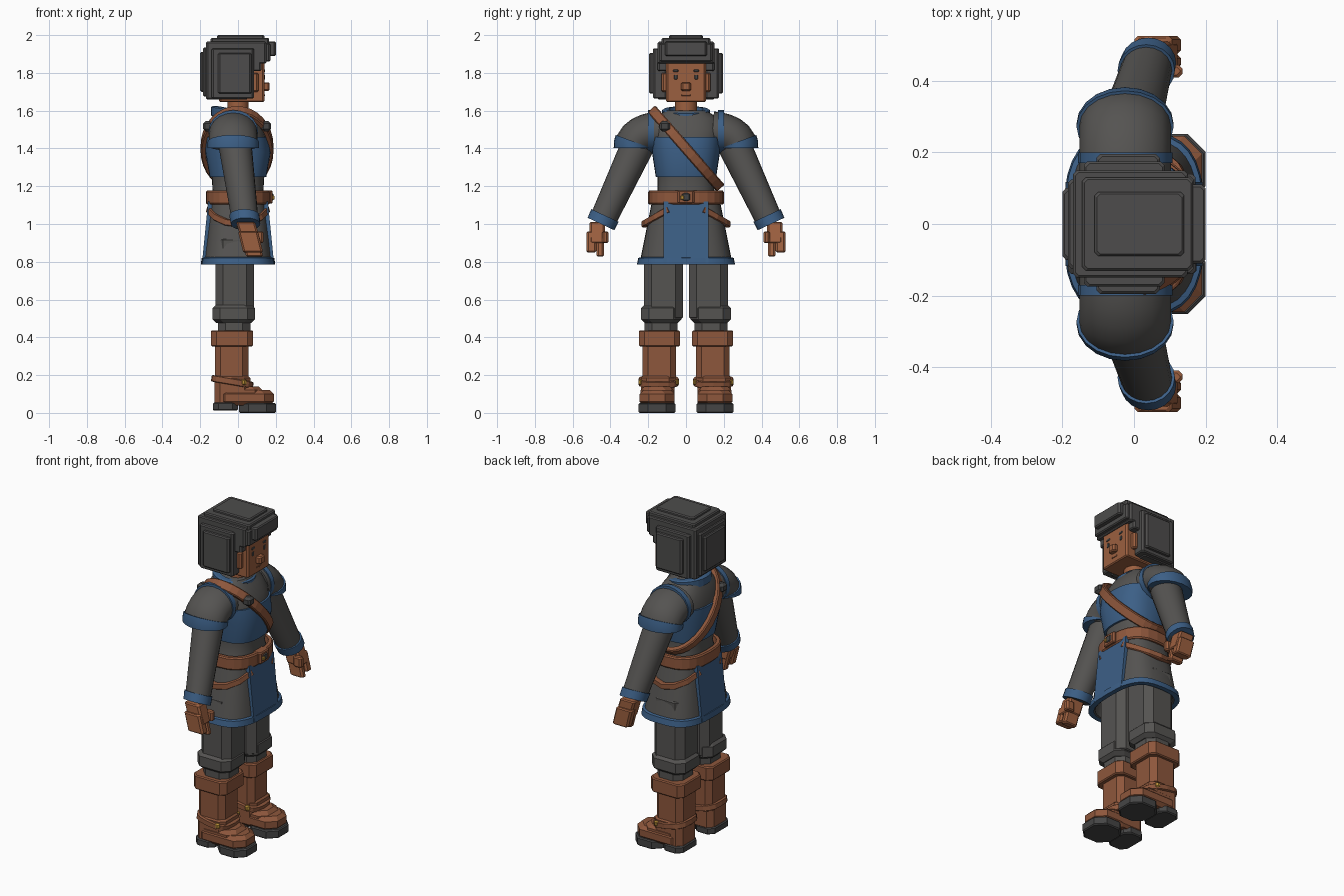
import bpy, bmesh, math
from mathutils import Vector

if "Cube" in bpy.data.objects:
    bpy.data.objects.remove(bpy.data.objects["Cube"], do_unlink=True)


def material(name, red, green, blue):
    mat = bpy.data.materials.new(name)
    mat.use_nodes = True
    mat.diffuse_color = (red, green, blue, 1)
    shader = mat.node_tree.nodes["Principled BSDF"]
    shader.inputs["Base Color"].default_value = mat.diffuse_color
    shader.inputs["Roughness"].default_value = .9
    return mat


HAIR = material("hair grey", .075, .073, .072)
CLOTH = material("cloth grey", .09, .087, .083)
BLUE = material("trim blue", .045, .115, .24)
SKIN = material("skin brown", .33, .115, .05)
LEATHER = material("leather brown", .27, .095, .045)
SOLE = material("sole grey", .06, .06, .06)
GOLD = material("buckle gold", .5, .28, .04)


def skin_rings(name, mat, rings, caps=True, loop=False, smooth=False):
    """Join a list of vertex rings into one object."""
    bm = bmesh.new()
    rows = [[bm.verts.new(point) for point in ring] for ring in rings]
    pairs = list(zip(rows, rows[1:]))
    if loop:
        pairs.append((rows[-1], rows[0]))
    elif caps:
        bm.faces.new(rows[0])
        bm.faces.new(rows[-1])
    for lower, upper in pairs:
        for i in range(len(lower)):
            bm.faces.new((lower[i - 1], lower[i], upper[i], upper[i - 1]))
    bmesh.ops.recalc_face_normals(bm, faces=bm.faces)
    mesh = bpy.data.meshes.new(name)
    bm.to_mesh(mesh)
    bm.free()
    mesh.materials.append(mat)
    part = bpy.data.objects.new(name, mesh)
    bpy.context.collection.objects.link(part)
    if smooth:
        bpy.ops.object.select_all(action='DESELECT')
        part.select_set(True)
        bpy.context.view_layer.objects.active = part
        bpy.ops.object.shade_smooth_by_angle(angle=math.radians(40))


def oval(sides, power=2):
    """Unit outline, squarer as the power rises."""
    def squared(value):
        return math.copysign(abs(value) ** (2 / power), value)
    turns = [math.tau * i / sides for i in range(sides)]
    return [(squared(math.cos(a)), squared(math.sin(a))) for a in turns]


def block(name, mat, x, y, z, side=1, corner=.01, edge=.006, lean=0):
    """Box with cut corners and edges; its foot may lean forward."""
    if not isinstance(y, tuple):
        y = (-y, y)
    rings = []
    for height, inset in ((z[0], edge), (z[0] + edge, 0), (z[1] - edge, 0), (z[1], edge)):
        shift = lean * (z[1] - height)
        mid_x, mid_y = (x[0] + x[1]) / 2 + shift, (y[0] + y[1]) / 2
        long, wide = (x[1] - x[0]) / 2 - inset, (y[1] - y[0]) / 2 - inset
        cut = corner
        outline = [(long, cut - wide), (long, wide - cut), (long - cut, wide), (cut - long, wide),
                   (-long, wide - cut), (-long, cut - wide), (cut - long, -wide), (long - cut, -wide)]
        rings.append([(mid_x + u, side * (mid_y + v), height) for u, v in outline])
    skin_rings(name, mat, rings)


def body(name, mat, rows, power=2.5, caps=True):
    """Level sections (height, half depth, half width); the shoulders lean back."""
    rings = []
    for z, depth, width in rows:
        back = max(0, z - 1.4) / 8
        rings.append([(u * depth - back, v * width, z) for u, v in oval(32, power)])
    skin_rings(name, mat, rings, caps, smooth=True)


def limb(name, mat, sections, side=1):
    """Round sections (centre, half depth, half width) along a path."""
    centres = [Vector((c[0], side * c[1], c[2])) for c, _, _ in sections]
    rings = []
    for i, (_, depth, width) in enumerate(sections):
        along = centres[min(i + 1, len(centres) - 1)] - centres[max(i - 1, 0)]
        across = along.cross(Vector((1, 0, 0))).normalized()
        rings.append([centres[i] + Vector((u * depth, 0, 0)) + across * v * width
                      for u, v in oval(20)])
    skin_rings(name, mat, rings, smooth=True)


def band(name, mat, points, width, thick=.013, closed=True, centre=None):
    """Flat strap along points, facing away from the centre."""
    points = [Vector(p) for p in points]
    last, rings = len(points) - 1, []
    for i, p in enumerate(points):
        before = points[i - 1] if closed else points[max(i - 1, 0)]
        after = points[(i + 1) % len(points)] if closed else points[min(i + 1, last)]
        along = (after - before).normalized()
        out = p - (Vector(centre) if centre else Vector((0, 0, p.z)))
        out = (out - along * out.dot(along)).normalized() * thick
        across = along.cross(out).normalized() * width / 2
        rings.append([p + out + across * .8, p + out / 2 + across, p - out + across,
                      p - out - across, p + out / 2 - across, p + out - across * .8])
    skin_rings(name, mat, rings, loop=closed)


# head and face
block("head", SKIN, x=(-.1, .14), y=.105, z=(1.645, 1.9))
block("nose", SKIN, x=(.1, .168), y=.026, z=(1.705, 1.75))
block("mouth", LEATHER, x=(.1, .143), y=.03, z=(1.678, 1.686), edge=.001)
limb("neck", SKIN, [((0, 0, z), .056, .058) for z in (1.5, 1.67)])

# blocky hair in layers
block("hair_back_core", HAIR, x=(-.17, .05), y=.15, z=(1.66, 1.95))
block("hair_crown", HAIR, x=(-.17, .15), y=.15, z=(1.85, 1.965))
block("hair_top_layer", HAIR, x=(-.145, .165), y=.13, z=(1.9, 1.985))
block("hair_top_plate", HAIR, x=(-.11, .14), y=.09, z=(1.9, 2))
block("hair_fringe", HAIR, x=(0, .172), y=.14, z=(1.86, 1.955))
block("hair_fringe_plate", HAIR, x=(.1, .2), y=.11, z=(1.89, 1.967))
block("hair_back_layer", HAIR, x=(-.185, 0), y=.125, z=(1.675, 1.935))
block("hair_back_plate", HAIR, x=(-.2, 0), y=.1, z=(1.7, 1.91))

# chest, armour and collar
body("torso", CLOTH, [(1.1, .15, .18), (1.18, .135, .15), (1.28, .14, .15), (1.4, .16, .17),
                      (1.5, .15, .19), (1.56, .12, .17), (1.6, .1, .11)])
body("chest_armour", BLUE, [(1.25, .15, .16), (1.38, .173, .18), (1.46, .165, .19)])
band("collar", BLUE, [(.1 * u - .025, .108 * v, 1.58 - u / 60) for u, v in oval(24)], .055, .018)

# belt with buckle
band("belt", LEATHER, [(.157 * u, .187 * v, 1.14) for u, v in oval(24, 2.6)], .075)
block("buckle", LEATHER, x=(.1, .183), y=.045, z=(1.108, 1.178))
block("buckle_plate", SOLE, x=(.1, .188), y=.025, z=(1.122, 1.164))
block("buckle_pin", GOLD, x=(.1, .194), y=(-.03, -.01), z=(1.13, 1.15), corner=.003, edge=.003)

# diagonal shoulder strap with rivets
band("shoulder_strap", LEATHER, [(.18 * u - .005, .175 * v, 1.4 - v / 5) for u, v in oval(32)],
     .055, centre=(0, 0, 1.4))
for face, x in (("front", .15), ("back", -.16)):
    block(face + "_strap_rivet", SOLE, x=(x - .025, x + .025), y=(-.14, -.085), z=(1.49, 1.545),
          edge=.014)


# flared skirt with hem and panels
def flare(z, grow=0):
    drop = 1.12 - z
    return z, .15 + drop * .1 + grow, .18 + drop * .2 + grow


foot = .79
body("skirt", CLOTH, [flare(1.12), flare(foot), flare(foot, -.02), flare(.9, -.02)], power=3)
body("skirt_hem", BLUE, [flare(.824), flare(.82, .013), flare(foot - .005, .013),
                         flare(foot - .005, -.015)], power=3, caps=False)
for face, way in (("front", 1), ("back", -1)):
    rings = []
    for z in (foot, 1.12):
        depth = flare(z)[1]
        rings.append([(way * (depth + x), y, z)
                      for x, y in ((-.02, -.118), (.008, -.118), (.008, .118), (-.02, .118))])
    skin_rings(face + "_panel", BLUE, rings)

# arm rules: an arc over the shoulder, then a straight taper to the wrist
SHOULDER, WRIST = Vector((-.02, .24, 1.45)), Vector((.04, .45, 1))


def cap_section(degrees, grow=0):
    a = math.radians(degrees)
    centre = (-.025, .14 + .14 * math.sin(a), 1.41 + .08 * math.cos(a))
    return centre, .128 + grow, .106 - degrees / 9000 + grow


def arm_section(t, grow=0):
    radius = .09 - t / 50 + grow
    return SHOULDER.lerp(WRIST, t), radius, radius


# paired parts: left is +y as the figure faces +x
for side, label in ((1, "left_"), (-1, "right_")):
    def pair(name, mat, **shape):
        block(label + name, mat, side=side, **shape)

    # face and hair sides
    pair("ear", SKIN, x=(.04, .108), y=(.09, .13), z=(1.7, 1.8))
    pair("eye", SOLE, x=(.1, .143), y=(.038, .07), z=(1.765, 1.79), edge=.002)
    pair("brow", HAIR, x=(.1, .144), y=(.034, .074), z=(1.805, 1.818), edge=.002)
    pair("hair_layer", HAIR, x=(-.14, .085), y=(.1, .175), z=(1.665, 1.93))
    pair("hair_plate", HAIR, x=(-.105, .072), y=(.1, .195), z=(1.69, 1.905))
    pair("hair_temple", HAIR, x=(0, .125), y=(.09, .15), z=(1.81, 1.94))

    # sleeve, shoulder cap and trims
    limb(label + "armhole_trim", BLUE, [((-.025, y, 1.487), .132, .116) for y in (.17, .2)], side)
    limb(label + "shoulder_cap", CLOTH, [cap_section(d) for d in range(0, 91, 15)], side)
    limb(label + "cap_hem", BLUE, [cap_section(d, .008) for d in (72, 84, 96)], side)
    limb(label + "sleeve", CLOTH, [arm_section(t) for t in (0, .5, 1)], side)
    limb(label + "cuff", BLUE, [arm_section(t, .008) for t in (.9, 1)], side)

    # hand with curled fingers
    pair("palm", SKIN, x=(-.01, .09), y=(.43, .51), z=(.9, 1.01), lean=.3)
    pair("knuckles", SKIN, x=(0, .105), y=(.475, .526), z=(.85, .96), lean=.25)
    pair("fingers", SKIN, x=(.02, .11), y=(.435, .473), z=(.828, .92), lean=.25)
    pair("thumb", SKIN, x=(.08, .135), y=(.41, .445), z=(.9, .96))

    # strap hanging from the belt over the hip
    arc = [math.radians(d) for d in range(-66, 67, 22)]
    band(label + "hip_strap", LEATHER,
         [(.17 * math.sin(a), side * .222 * math.cos(a), 1.13 - .13 * math.cos(a)) for a in arc],
         .035, closed=False)

    # trousers gathered above the boot
    pair("trouser_leg", CLOTH, x=(-.12, .085), y=(.015, .222), z=(.5, .92), corner=.04)
    pair("trouser_gather", CLOTH, x=(-.135, .09), y=(.025, .237), z=(.475, .575), corner=.04, edge=.02)
    pair("trouser_end", CLOTH, x=(-.105, .065), y=(.045, .22), z=(.42, .5), corner=.04)

    # tall boot with ankle strap
    pair("boot_cuff", LEATHER, x=(-.143, .08), y=(.032, .25), z=(.352, .437), corner=.03)
    pair("boot_shaft", LEATHER, x=(-.122, .055), y=(.053, .23), z=(.15, .37), corner=.03)
    pair("boot_ankle", LEATHER, x=(-.125, .065), y=(.06, .238), z=(.04, .2), corner=.03, edge=.015)
    pair("boot_instep", LEATHER, x=(-.1, .13), y=(.065, .24), z=(.04, .14), corner=.04, edge=.02)
    pair("boot_toe", LEATHER, x=(-.12, .19), y=(.06, .246), z=(.04, .12), corner=.05, edge=.02)
    band(label + "ankle_strap", LEATHER,
         [(.098 * u - .03, side * (.145 + .094 * v), .165 - u / 60) for u, v in oval(16, 3)],
         .035, centre=(-.03, side * .145, .165))
    for place, y in (("inner", .048), ("outer", .24)):
        pair(place + "_ankle_buckle", GOLD, x=(.015, .045), y=(y - .012, y + .012), z=(.148, .178))
    pair("heel", SOLE, x=(-.133, 0), y=(.06, .246), z=(.012, .055), corner=.03)
    pair("sole", SOLE, x=(.005, .2), y=(.055, .252), z=(0, .052), corner=.05)
